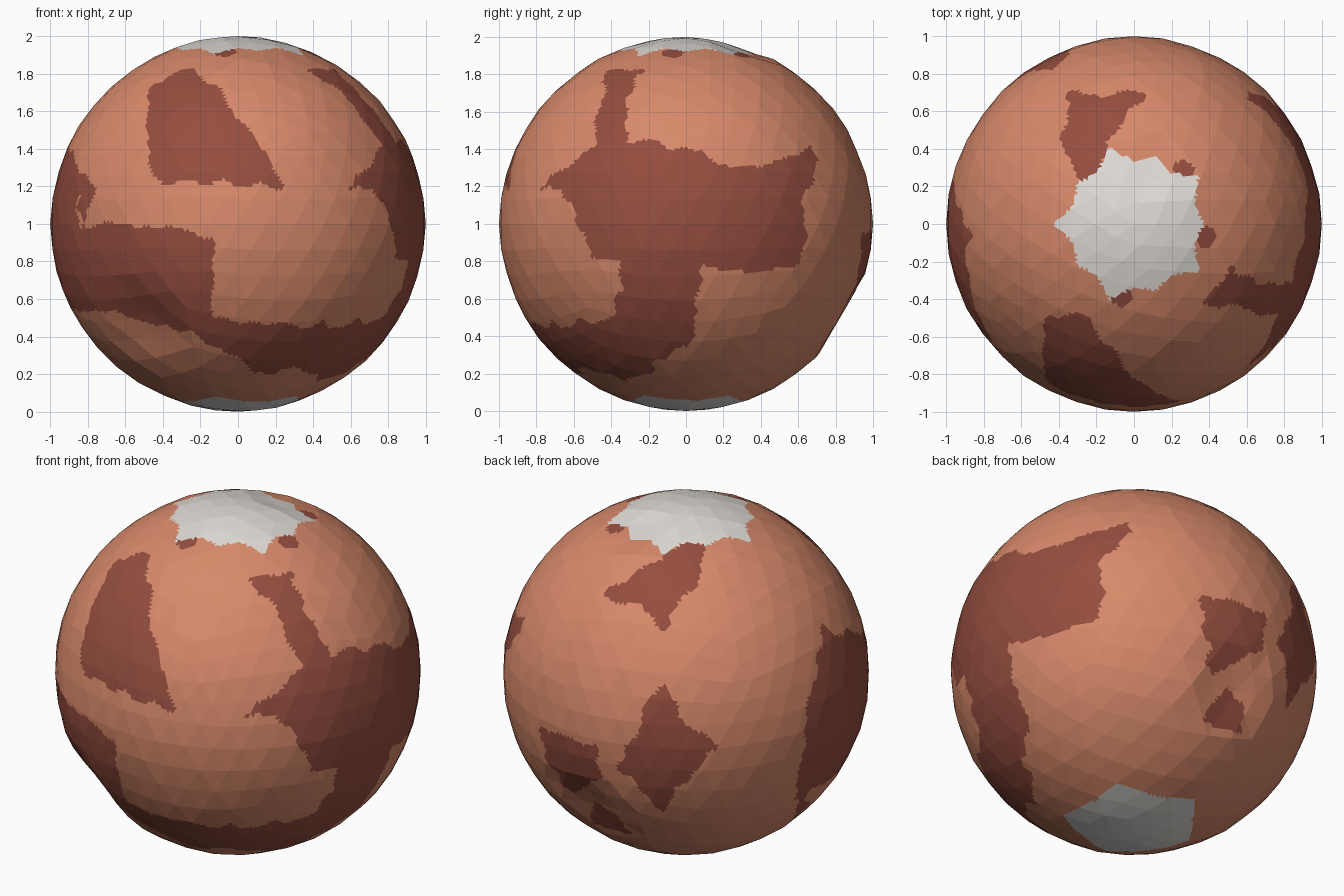
import bpy, bmesh, math, random
from mathutils import Vector, noise

if "Cube" in bpy.data.objects:
    bpy.data.objects.remove(bpy.data.objects["Cube"])

random.seed(4)


def material(name, rgb):
    m = bpy.data.materials.new(name)
    m.diffuse_color = (*rgb, 1)
    m.use_nodes = True
    m.node_tree.nodes["Principled BSDF"].inputs["Base Color"].default_value = m.diffuse_color
    return m


def view(az, el):
    """Right, up and toward-viewer axes for a viewing direction."""
    a, e = math.radians(az), math.radians(el)
    h = Vector((math.sin(a), -math.cos(a), 0))
    z = Vector((0, 0, 1))
    return (Vector((math.cos(a), math.sin(a), 0)),
            z * math.cos(e) - h * math.sin(e),
            h * math.cos(e) + z * math.sin(e))


def inside(poly, x, y):
    hit = False
    x0, y0 = poly[-1]
    for x1, y1 in poly:
        if (y1 > y) != (y0 > y) and x < (x0 - x1) * (y - y1) / (y0 - y1) + x1:
            hit = not hit
        x0, y0 = x1, y1
    return hit


def in_region(region, c):
    (right, up, toward), poly = region
    return c.dot(toward) > 0 and inside(poly, c.dot(right), c.dot(up))


def ring(count, radius, turn=0):
    """Points around the pole; radius is a function of the point number."""
    angles = [math.radians(turn) + math.tau * k / count for k in range(count)]
    return [(radius(k) * math.cos(a), radius(k) * math.sin(a)) for k, a in enumerate(angles)]


FRONT, RIGHT, TOP, BOTTOM = view(0, 0), view(90, 0), view(0, 90), view(0, -90)
BACK_LEFT, BACK_RIGHT = view(215, 25), view(140, -30)

# Dark lowlands: coarse outlines, roughened by noise further down
lowlands = [
    # front upper patch
    (FRONT, [(-.48, .74), (-.28, .83), (-.12, .76), (0, .55), (.12, .42),
             (.24, .2), (-.12, .23), (-.4, .2), (-.48, .4)]),
    # front lower band
    (FRONT, [(-1.1, .26), (-.88, .24), (-.84, -.01), (-.28, -.01), (-.14, -.08), (-.12, -.5),
             (.3, -.55), (.9, -.5), (.5, -.8), (.08, -.78), (-.12, -.64), (-.4, -.53), (-1.1, -.43)]),
    # large right side area
    (RIGHT, [(-.78, .2), (-.5, .42), (-.42, .83), (-.22, .82), (-.35, .66), (-.3, .47), (.08, .38),
             (.28, .3), (.69, .41), (.6, -.23), (.08, -.24), (.02, -.66), (-.3, -.82), (-.8, -.65),
             (-.65, -.54), (-.38, -.55), (-.34, -.22), (-.48, -.18), (-.66, .2)]),
    # patch behind the north cap
    (TOP, [(-.39, .48), (-.33, .69), (.07, .69), (-.16, .45), (-.17, .25), (-.31, .22)]),
    # back left patches
    (BACK_LEFT, [(-.13, -.05), (-.02, -.25), (.17, -.42), (-.13, -.76), (-.35, -.52), (-.24, -.22)]),
    (BACK_LEFT, [(.74, .24), (1, .2), (.95, -.3), (.57, -.82)]),
    # back patches
    (BACK_RIGHT, [(.36, .43), (.74, .32), (.7, .12), (.43, -.03)]),
    (BACK_RIGHT, [(.48, -.06), (.61, -.18), (.58, -.32), (.38, -.28)]),
]

# Ice caps: ten-pointed star in the north, pentagon in the south
star = ring(20, lambda k: .335 if k % 2 else (.425 if k % 4 == 2 else .375))
caps = [(TOP, star), (BOTTOM, ring(5, lambda k: .39, 36))]

# Small dark spots in the notches of the star
spots = [Vector((.39 * math.cos(a), .39 * math.sin(a), .92)) for a in map(math.radians, (47, -10, -100))]

# Shallow craters: direction, radius, depth
craters = [((-.5, -.67, -.55), .26, .05), ((.03, .87, -.5), .24, .05), ((.08, .28, .95), .2, .025)]

# Faceted globe with slightly uneven facets
bm = bmesh.new()
bmesh.ops.create_icosphere(bm, subdivisions=4, radius=1)
for v in bm.verts:
    n = v.co.normalized()
    r = 1 if max(map(abs, n)) > .97 else 1 - random.uniform(0, .006)
    for d, rad, depth in craters:
        t = (n - Vector(d).normalized()).length / rad
        r -= depth * max(0, 1 - t * t)
    v.co = n * r

# Split the flat facets so the colour borders can be cut finely
bmesh.ops.subdivide_edges(bm, edges=bm.edges[:], cuts=5, use_grid_fill=True)
for f in bm.faces:
    f.smooth = False
    c = f.calc_center_median()
    rough = c + noise.noise_vector(c * 9) * .045
    if any(in_region(g, c) for g in caps):
        f.material_index = 2
    elif any(in_region(g, rough) for g in lowlands) or any((c - s).length < .06 for s in spots):
        f.material_index = 1

me = bpy.data.meshes.new("planet")
bm.to_mesh(me)
bm.free()
me.materials.append(material("orange desert", (.68, .25, .145)))
me.materials.append(material("dark red lowland", (.30, .075, .05)))
me.materials.append(material("pale ice", (.74, .71, .67)))
planet = bpy.data.objects.new("planet", me)
planet.location.z = 1
bpy.context.collection.objects.link(planet)
